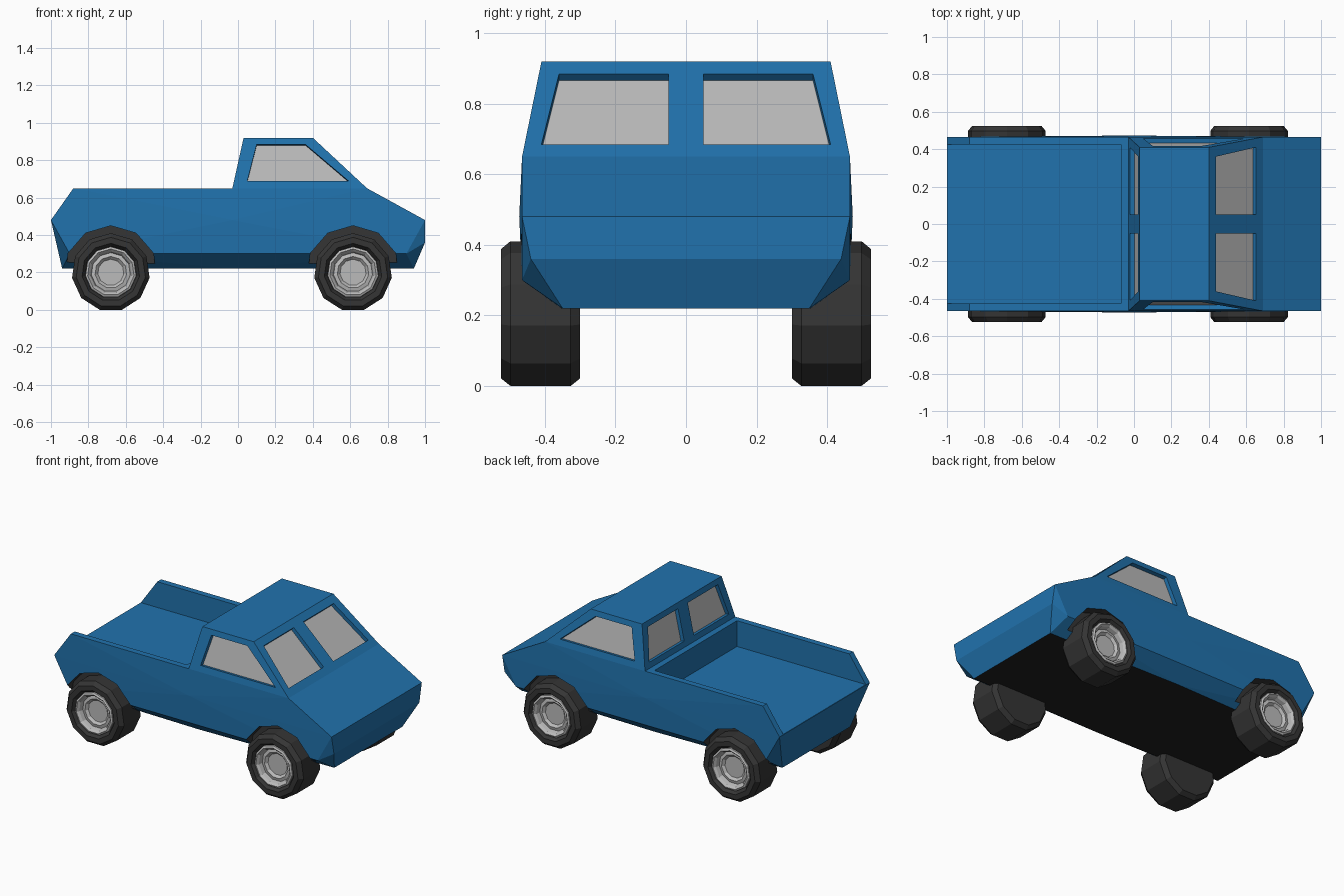
import bpy, bmesh
from math import pi, sin, cos
from mathutils import Vector

if "Cube" in bpy.data.objects:
    bpy.data.objects.remove(bpy.data.objects["Cube"])


def material(name, color):
    m = bpy.data.materials.new(name)
    m.diffuse_color = (*color, 1)
    m.use_nodes = True
    m.node_tree.nodes["Principled BSDF"].inputs["Base Color"].default_value = m.diffuse_color
    return m


blue = material("blue_paint", (0.015, 0.17, 0.42))
dark = material("dark_rubber", (0.035, 0.035, 0.035))
black = material("black_underside", (0.015, 0.015, 0.015))
grey = material("window_grey", (0.5, 0.5, 0.5))
chrome = material("wheel_grey", (0.5, 0.5, 0.5))


def finish(name, bm, mats):
    bmesh.ops.recalc_face_normals(bm, faces=bm.faces[:])
    me = bpy.data.meshes.new(name)
    bm.to_mesh(me)
    bm.free()
    for m in mats:
        me.materials.append(m)
    ob = bpy.data.objects.new(name, me)
    bpy.context.collection.objects.link(ob)
    return ob


def hull(name, points, mats):
    """Convex solid from points on the +y side, mirrored to -y."""
    bm = bmesh.new()
    for x, y, z in points:
        bm.verts.new((x, y, z))
        bm.verts.new((x, -y, z))
    bmesh.ops.convex_hull(bm, input=bm.verts[:])
    bmesh.ops.dissolve_limit(bm, angle_limit=0.01, verts=bm.verts[:], edges=bm.edges[:])
    return finish(name, bm, mats)


def prism(name, ring, offset, mats, end_mat=0):
    """Solid swept from a ring of points; the far end can have its own material."""
    bm = bmesh.new()
    a = [bm.verts.new(p) for p in ring]
    b = [bm.verts.new(Vector(p) + Vector(offset)) for p in ring]
    n = len(a)
    bm.faces.new(a)
    bm.faces.new(b).material_index = end_mat
    for i in range(n):
        bm.faces.new((a[i], a[(i + 1) % n], b[(i + 1) % n], b[i]))
    return finish(name, bm, mats)


def boolean(target, tool, operation):
    mod = target.modifiers.new("bool", 'BOOLEAN')
    mod.object, mod.operation, mod.solver = tool, operation, 'EXACT'
    mod.material_mode = 'TRANSFER'
    bpy.context.view_layer.objects.active = target
    bpy.ops.object.modifier_apply(modifier=mod.name)
    bpy.data.objects.remove(tool)


def circle(r, n=11):
    # polygon in x, z with one corner at the top
    return [(r * sin(2 * pi * i / n), r * cos(2 * pi * i / n)) for i in range(n)]


# lower body with tucked-in sills and corners
W = 0.465
body = hull("truck_body", [
    (-1, W, 0.48), (-0.88, W, 0.65), (0.69, W, 0.65), (1, W, 0.48),
    (1, 0.44, 0.36), (0.94, 0.35, 0.22), (-0.94, 0.35, 0.22),
    (0.90, W, 0.30), (-0.90, W, 0.30), (-0.03, 0.473, 0.48),
    (0.40, W, 0.30), (-0.45, W, 0.30), (-0.03, 0.37, 0.22)], [blue])

# cabin
cabin = hull("cabin", [(-0.03, W, 0.65), (0.69, W, 0.65),
                       (0.03, 0.41, 0.92), (0.40, 0.41, 0.92)], [blue])
boolean(body, cabin, 'UNION')

# load bed, open at the back
bed = prism("bed_cutter", [(-1.1, -0.425, 0.482), (-0.07, -0.425, 0.482),
                           (-0.07, 0.425, 0.482), (-1.1, 0.425, 0.482)], (0, 0, 0.3), [blue])
boolean(body, bed, 'DIFFERENCE')


# recessed windows
def window(ring, normal):
    n = Vector(normal).normalized()
    cut = prism("window_cutter", [Vector(p) + n * 0.02 for p in ring], n * -0.045,
                [blue, grey], 1)
    boolean(body, cut, 'DIFFERENCE')


def side_y(z): return W - (z - 0.65) * 0.2037
def rear_x(z): return -0.03 + (z - 0.65) * 0.222
def front_x(z): return 0.69 - (z - 0.65) * 1.074


for s in (-1, 1):
    window([(x, s * side_y(z), z) for x, z in
            ((0.05, 0.69), (0.10, 0.885), (0.36, 0.885), (0.59, 0.69))], (0, s, 0.2037))
    quad = ((0.05, 0.685), (0.05, 0.885), (0.36, 0.885), (0.41, 0.685))
    window([(front_x(z), s * y, z) for y, z in quad], (1, 0, 1.074))
    window([(rear_x(z), s * y, z) for y, z in quad], (-1, 0, 0.222))

# wheel arches with dark lining
AXLES = (-0.68, 0.615)
for ax in AXLES:
    for s in (-1, 1):
        arch = prism("arch_cutter", [(ax + x, s * 0.7, 0.2 + z) for x, z in circle(0.25)],
                     (0, -s * 0.3, 0), [dark])
        boolean(body, arch, 'DIFFERENCE')

# black underside
body.data.materials.append(black)
for p in body.data.polygons:
    if p.normal.z < -0.99 and p.center.z < 0.23:
        p.material_index = len(body.data.materials) - 1


# wheels, turned from (width, radius) sections
def lathe(name, section, ax, s, mat):
    bm = bmesh.new()
    rings = [[bm.verts.new((ax + x, s * y, 0.2007 + z)) for x, z in circle(r)]
             for y, r in section]
    for a, b in zip(rings, rings[1:]):
        for i in range(11):
            j = (i + 1) % 11
            bm.faces.new((a[i], a[j], b[j], b[i]))
    bm.faces.new(rings[0])
    bm.faces.new(rings[-1])
    return finish(name, bm, [mat])


TYRE = ((0.30, 0.187), (0.327, 0.2093), (0.498, 0.2093), (0.525, 0.187),
        (0.525, 0.155), (0.50, 0.138), (0.45, 0.138))
RIM = ((0.45, 0.137), (0.512, 0.137), (0.518, 0.125), (0.505, 0.112),
       (0.48, 0.105), (0.485, 0.085), (0.47, 0.07))
for end, ax in zip(("rear", "front"), AXLES):
    for side, s in (("near", -1), ("far", 1)):
        lathe(f"{end}_{side}_tyre", TYRE, ax, s, dark)
        lathe(f"{end}_{side}_rim", RIM, ax, s, chrome)
